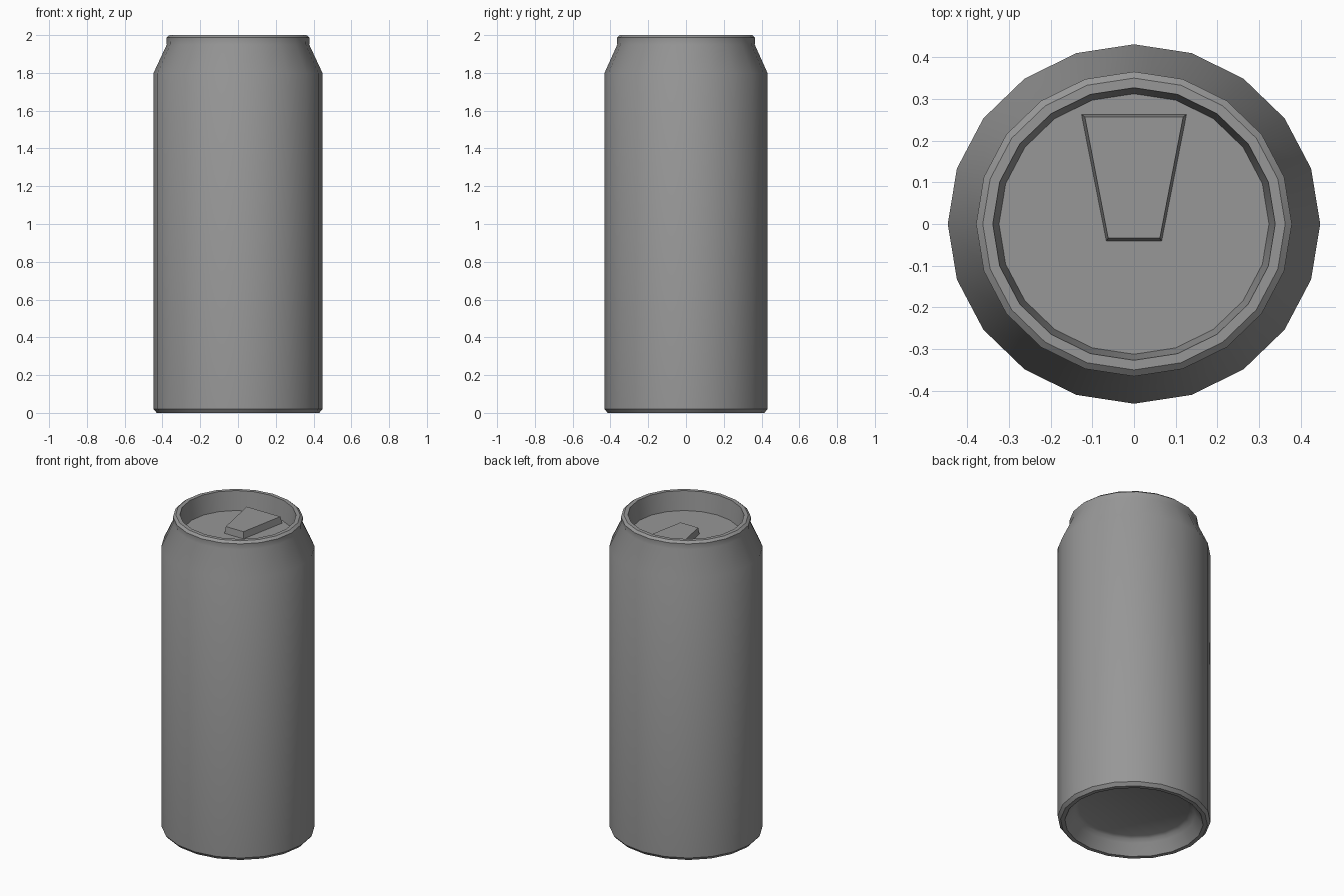
import bpy, bmesh
from math import cos, sin, pi, radians

if "Cube" in bpy.data.objects:
    bpy.data.objects.remove(bpy.data.objects["Cube"])

SIDES = 20
Y_SCALE = 0.965  # the can is very slightly flattened front to back

metal = bpy.data.materials.new("dark_metal")
metal.diffuse_color = (0.31, 0.31, 0.31, 1)
metal.use_nodes = True
metal.node_tree.nodes["Principled BSDF"].inputs["Base Color"].default_value = metal.diffuse_color


def make_object(name, rings):
    """Skin a stack of equal-length vertex rings and cap both ends."""
    bm = bmesh.new()
    loops = [[bm.verts.new(p) for p in ring] for ring in rings]
    n = len(loops[0])
    for a, b in zip(loops, loops[1:]):
        for i in range(n):
            j = (i + 1) % n
            bm.faces.new((a[i], a[j], b[j], b[i]))
    bm.faces.new(loops[0][::-1])
    bm.faces.new(loops[-1])
    bmesh.ops.recalc_face_normals(bm, faces=bm.faces[:])
    mesh = bpy.data.meshes.new(name)
    bm.to_mesh(mesh)
    bm.free()
    mesh.materials.append(metal)
    obj = bpy.data.objects.new(name, mesh)
    bpy.context.collection.objects.link(obj)
    return obj


def circle(r, z):
    return [(r * cos(2 * pi * i / SIDES), r * Y_SCALE * sin(2 * pi * i / SIDES), z)
            for i in range(SIDES)]


# Can shell: recessed base, foot, wall, shoulder, rim, sunken lid
profile = [
    (0.325, 0.093), (0.345, 0.083), (0.36, 0.064), (0.405, 0.0),
    (0.43, 0.0), (0.447, 0.02),
    (0.447, 1.80), (0.377, 1.95), (0.379, 1.987), (0.363, 2.0),
    (0.339, 2.0), (0.324, 1.88),
]
can = make_object("can_body", [circle(r, z) for r, z in profile])
bpy.context.view_layer.objects.active = can
can.select_set(True)
bpy.ops.object.shade_smooth_by_angle(angle=radians(31))


# Pull tab: tapered wedge outline with slightly drafted sides
def tab_outline(front_w, back_w, front_y, back_y, z):
    return [(-front_w, front_y, z), (front_w, front_y, z),
            (back_w, back_y, z), (-back_w, back_y, z)]


make_object("pull_tab", [
    tab_outline(0.067, 0.127, -0.041, 0.264, 1.875),
    tab_outline(0.062, 0.118, -0.034, 0.257, 1.922),
])
